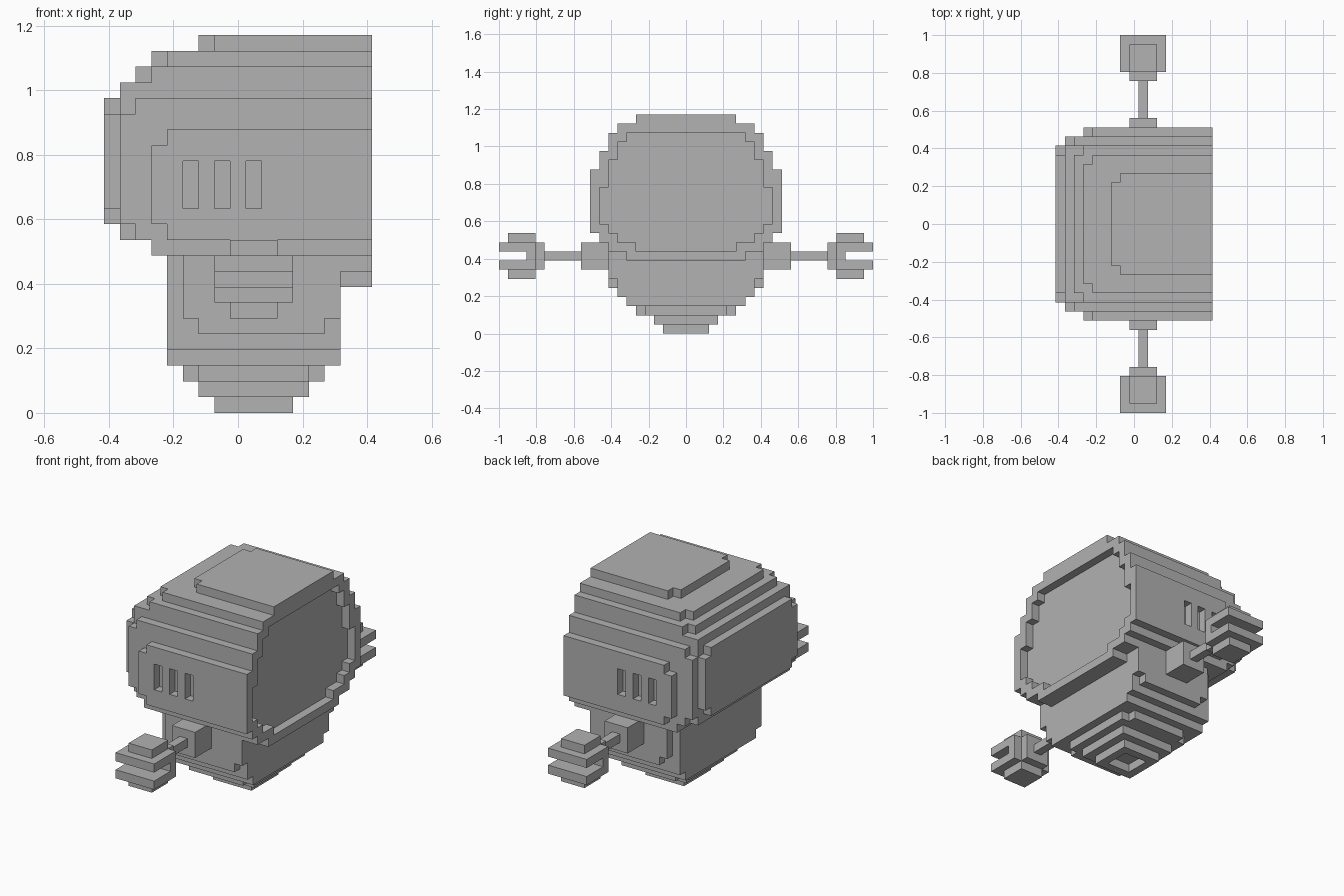
import bpy, bmesh

if "Cube" in bpy.data.objects:
    bpy.data.objects.remove(bpy.data.objects["Cube"])

# The model sits on a block grid: i along x, j along y (0 is the middle), k along z
U = 2 / 41

grey = bpy.data.materials.new("plain grey")
grey.diffuse_color = (0.445, 0.445, 0.445, 1)
grey.use_nodes = True
grey.node_tree.nodes["Principled BSDF"].inputs["Base Color"].default_value = grey.diffuse_color


def block(i0, i1, j0, j1, k0, k1):
    """All cells in an inclusive range."""
    return {(i, j, k) for i in range(i0, i1 + 1)
            for j in range(j0, j1 + 1) for k in range(k0, k1 + 1)}


def slab(i0, i1, half, k0, k1):
    """A block symmetric about y = 0."""
    return block(i0, i1, -half, half, k0, k1)


# Head: stacked slabs that round off toward the back and sides
head = set()
for args in [
    (0, 16, 7, 12, 19), (0, 16, 8, 13, 18),              # back plate
    (1, 16, 8, 11, 20), (1, 16, 9, 12, 18),              # main shell
    (2, 16, 9, 11, 19),
    (3, 16, 10, 12, 16), (4, 16, 10, 11, 17),            # raised side plates
    (2, 16, 7, 21, 21), (3, 16, 8, 21, 21),              # crown steps
    (3, 16, 6, 22, 22), (4, 16, 7, 22, 22),
    (6, 16, 4, 23, 23), (7, 16, 5, 23, 23),
    (3, 16, 9, 10, 10),                                  # underside and chin
    (15, 16, 8, 9, 9), (15, 16, 6, 8, 8),
]:
    head |= slab(*args)

# Recessed face opening, one block deep
for half, k0, k1 in [(5, 9, 9), (7, 10, 10), (8, 11, 11), (9, 12, 15),
                     (8, 16, 18), (7, 19, 20), (6, 21, 21)]:
    head -= slab(16, 16, half, k0, k1)

# Three vent slots on each side
for i in (5, 7, 9):
    for j in (-10, 10):
        head -= block(i, i, j, j, 13, 15)

# Body: tapers in steps to a hollow foot
body = set()
for args in [
    (4, 14, 7, 4, 9), (5, 14, 8, 6, 9), (6, 13, 8, 5, 5),
    (4, 14, 6, 3, 3), (5, 13, 4, 2, 2), (6, 12, 5, 2, 2),
    (6, 12, 3, 1, 1), (7, 11, 2, 0, 0),
]:
    body |= slab(*args)
body -= slab(8, 10, 1, 0, 0)

# Arm: shoulder, rod, wrist and a two-pronged claw
arm = block(8, 10, 9, 11, 7, 9)
arm |= block(9, 9, 12, 15, 8, 8)
arm |= block(8, 10, 16, 16, 7, 9)
arm |= block(7, 11, 17, 20, 7, 9) | block(8, 10, 17, 19, 6, 10)
arm -= block(7, 11, 18, 20, 8, 8)

parts = {
    "head": head,
    "body": body,
    "left_arm": arm,
    "right_arm": {(i, -j, k) for i, j, k in arm},
}
solid = set().union(*parts.values())

# Each side: neighbour direction and its corners, wound outward
SIDES = {
    (1, 0, 0): [(1, 0, 0), (1, 1, 0), (1, 1, 1), (1, 0, 1)],
    (-1, 0, 0): [(0, 0, 0), (0, 0, 1), (0, 1, 1), (0, 1, 0)],
    (0, 1, 0): [(0, 1, 0), (0, 1, 1), (1, 1, 1), (1, 1, 0)],
    (0, -1, 0): [(0, 0, 0), (1, 0, 0), (1, 0, 1), (0, 0, 1)],
    (0, 0, 1): [(0, 0, 1), (1, 0, 1), (1, 1, 1), (0, 1, 1)],
    (0, 0, -1): [(0, 0, 0), (0, 1, 0), (1, 1, 0), (1, 0, 0)],
}


def build(name, cells):
    """Skin only the exposed sides, then merge flat areas."""
    bm = bmesh.new()
    verts = {}
    for i, j, k in sorted(cells):
        for (di, dj, dk), corners in SIDES.items():
            if (i + di, j + dj, k + dk) in solid:
                continue
            loop = []
            for a, b, c in corners:
                key = (i + a, j + b, k + c)
                if key not in verts:
                    verts[key] = bm.verts.new(((key[0] - 8.5) * U,
                                               (key[1] - 0.5) * U, key[2] * U))
                loop.append(verts[key])
            bm.faces.new(loop)
    bmesh.ops.dissolve_limit(bm, angle_limit=0.01, verts=bm.verts[:],
                             edges=bm.edges[:])
    mesh = bpy.data.meshes.new(name)
    bm.to_mesh(mesh)
    bm.free()
    mesh.materials.append(grey)
    bpy.context.collection.objects.link(bpy.data.objects.new(name, mesh))


for name, cells in parts.items():
    build(name, cells)
